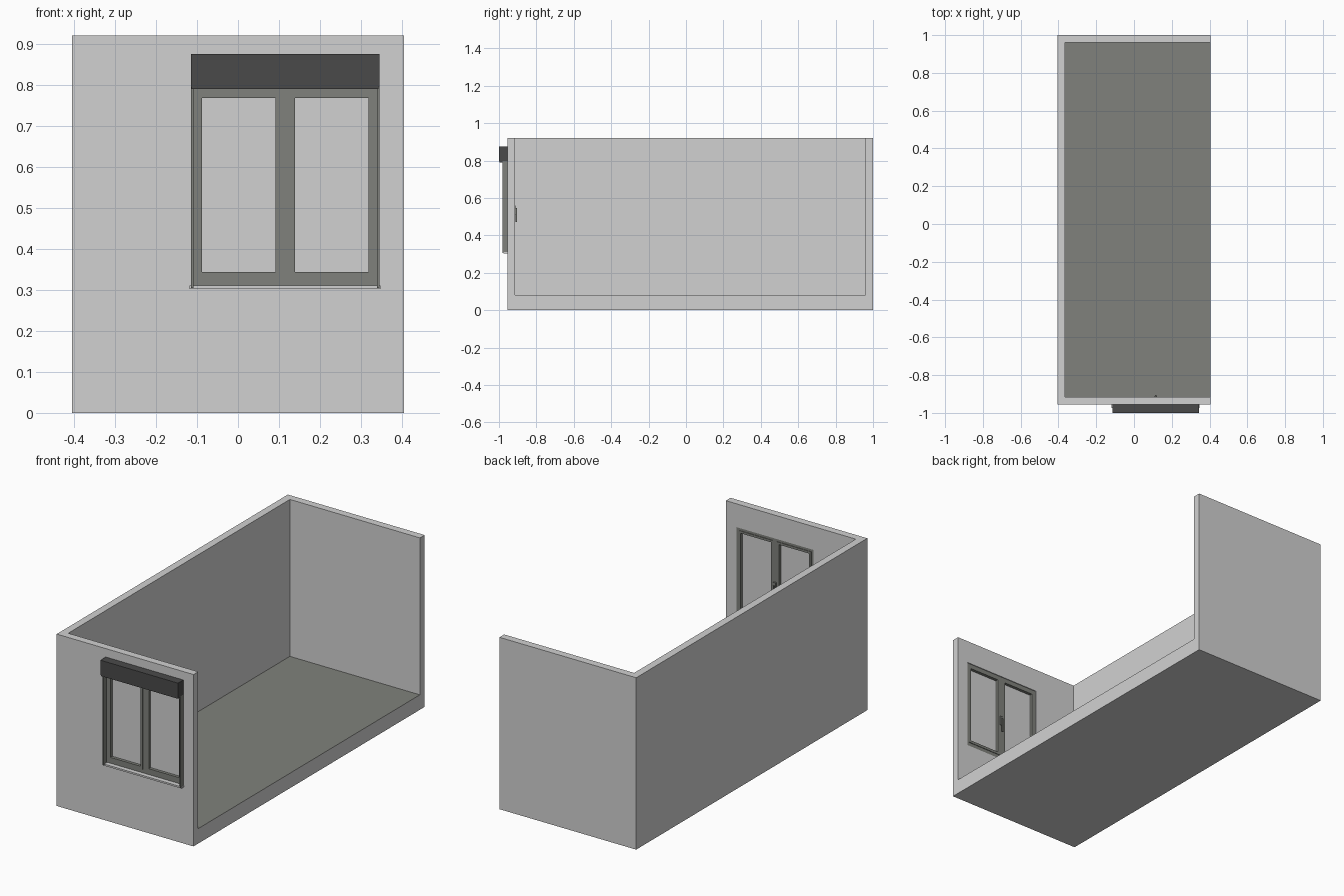
import bpy
import bmesh

if "Cube" in bpy.data.objects:
    bpy.data.objects.remove(bpy.data.objects["Cube"])


def material(name, rgb):
    m = bpy.data.materials.new(name)
    m.diffuse_color = (*rgb, 1)
    m.use_nodes = True
    m.node_tree.nodes["Principled BSDF"].inputs["Base Color"].default_value = m.diffuse_color
    return m


LIGHT = material("light_grey", (0.64, 0.64, 0.64))
OLIVE = material("olive_grey", (0.214, 0.221, 0.200))
DARK = material("dark_grey", (0.068, 0.068, 0.068))


def finish(name, bm, *mats):
    bmesh.ops.recalc_face_normals(bm, faces=bm.faces)
    me = bpy.data.meshes.new(name)
    bm.to_mesh(me)
    bm.free()
    for m in mats:
        me.materials.append(m)
    ob = bpy.data.objects.new(name, me)
    bpy.context.collection.objects.link(ob)
    return ob


def box(name, x, y, z, *mats):
    """Box from (min, max) ranges."""
    bm = bmesh.new()
    bmesh.ops.create_cube(bm, size=1)
    for v in bm.verts:
        v.co = [r[0] if c < 0 else r[1] for c, r in zip(v.co, (x, y, z))]
    return finish(name, bm, *mats)


def ring(name, outer, inner, y, mat):
    """Rectangular frame in the xz plane; rects are (x0, x1, z0, z1)."""
    bm = bmesh.new()
    loops = []
    for x0, x1, z0, z1 in (outer, inner):
        for yy in y:
            loops.append([bm.verts.new((px, yy, pz)) for px, pz in
                          ((x0, z0), (x1, z0), (x1, z1), (x0, z1))])
    of, ob, nf, nb = loops
    for a, b in ((of, nf), (nf, nb), (nb, ob), (ob, of)):
        for i in range(4):
            j = (i + 1) % 4
            bm.faces.new((a[i], a[j], b[j], b[i]))
    return finish(name, bm, mat)


# Room shell, open on the right and on top
X0, X1, Y0, Y1, H, T = -0.405, 0.405, -0.955, 1.0, 0.92, 0.04
OPENING = (-0.113, 0.343, 0.308, 0.795)
ring("front_wall", (X0, X1, 0, H), OPENING, (Y0, Y0 + T), LIGHT)
box("back_wall", (X0, X1), (Y1 - T, Y1), (0, H), LIGHT)
box("left_wall", (X0, X0 + T), (Y0 + T, Y1 - T), (0, H), LIGHT)

# Floor slab, covered on its upper side
slab = box("floor_slab", (X0 + T, X1), (Y0 + T, Y1 - T), (0, 0.08), LIGHT, OLIVE)
for p in slab.data.polygons:
    p.material_index = 1 if p.normal.z > 0.5 else 0

# Fixed window frame and mullion
ring("window_frame", OPENING, (-0.098, 0.328, 0.332, 0.778), (-0.95, -0.919), OLIVE)
box("window_mullion", (0.101, 0.129), (-0.95, -0.919), (0.33, 0.78), OLIVE)

# Two sashes with panes
for side, x0, x1 in (("left", -0.10, 0.103), ("right", 0.127, 0.33)):
    hole = (x0 + 0.012, x1 - 0.012, 0.344, 0.768)
    ring(side + "_sash", (x0, x1, 0.33, 0.78), hole, (-0.953, -0.916), OLIVE)
    box(side + "_pane", hole[:2], (-0.937, -0.932), hole[2:], LIGHT)

# Handle on the inside
box("handle_plate", (0.108, 0.122), (-0.919, -0.911), (0.51, 0.56), OLIVE)
box("handle_lever", (0.111, 0.119), (-0.911, -0.904), (0.47, 0.545), OLIVE)

# Roller shutter: guide rails, box and its lower lip
for side, x in (("left", -0.115), ("right", 0.339)):
    box(side + "_shutter_rail", (x, x + 0.006), (-0.98, Y0), (0.305, 0.797), OLIVE)
box("shutter_box", (-0.115, 0.345), (-1.0, Y0), (0.795, 0.875), DARK)
box("shutter_lip", (-0.113, 0.343), (-0.998, -0.96), (0.79, 0.795), DARK)

# Outer sill
box("window_sill", (-0.118, 0.348), (-0.975, -0.945), (0.302, 0.311), LIGHT)
